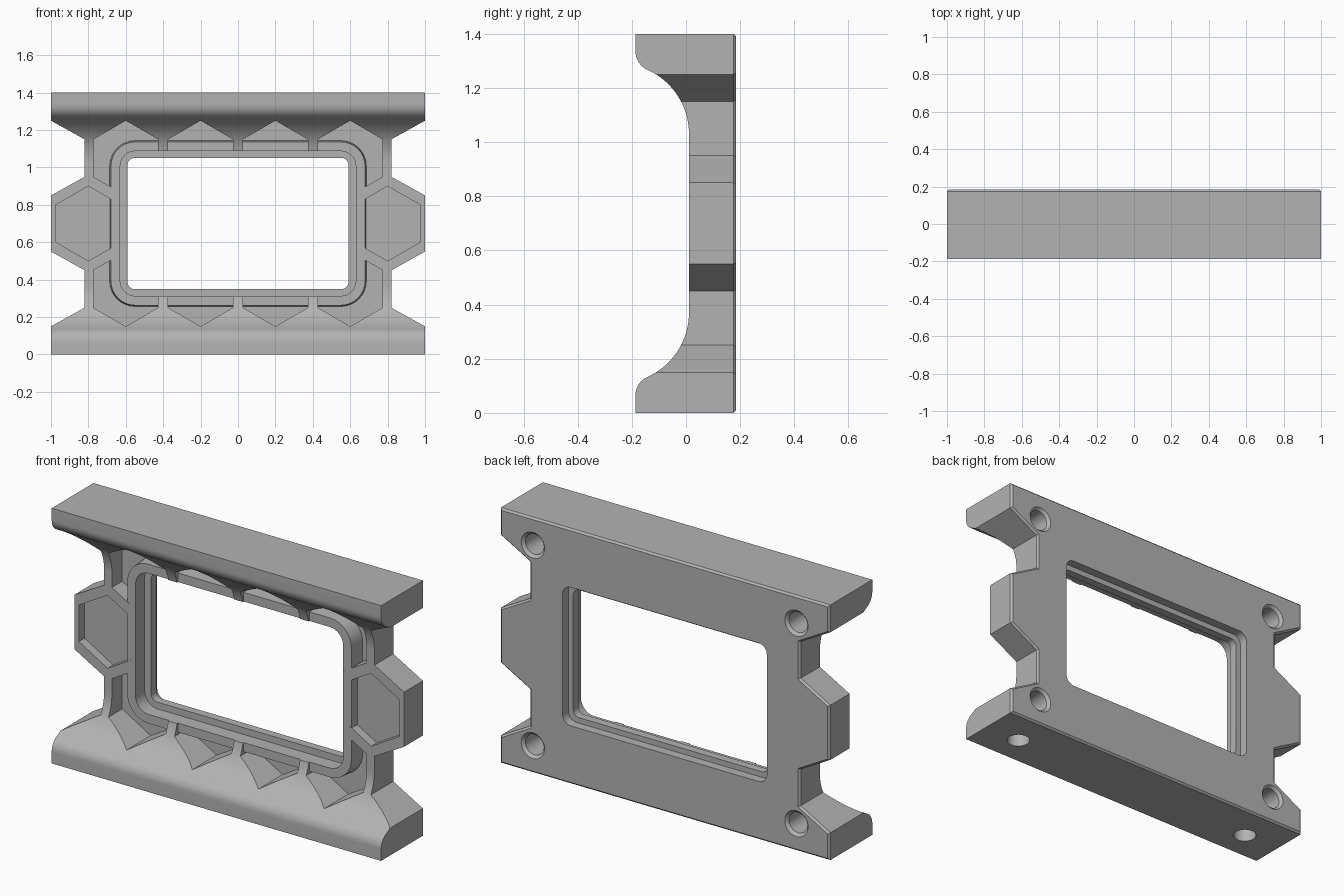
import bpy, bmesh, math
from mathutils import Vector

old = bpy.data.objects.get("Cube")
if old:
    bpy.data.objects.remove(old, do_unlink=True)

metal = bpy.data.materials.new("plain_grey")
metal.use_nodes = True
grey = (0.45, 0.45, 0.45, 1)
metal.diffuse_color = grey
metal.node_tree.nodes["Principled BSDF"].inputs["Base Color"].default_value = grey

MID = 0.7  # height of the mirror plane


def loft(name, start, end, back_bevel=0):
    """Solid between two matching closed loops of 3D points."""
    bm = bmesh.new()
    a = [bm.verts.new(p) for p in start]
    b = [bm.verts.new(p) for p in end]
    n = len(a)
    bm.faces.new(a)
    cap = bm.faces.new(b)
    for i in range(n):
        j = (i + 1) % n
        bm.faces.new((a[i], a[j], b[j], b[i]))
    bmesh.ops.recalc_face_normals(bm, faces=bm.faces)
    if back_bevel:
        bmesh.ops.bevel(bm, geom=list(cap.edges), offset=back_bevel,
                        segments=1, affect='EDGES')
    mesh = bpy.data.meshes.new(name)
    bm.to_mesh(mesh)
    bm.free()
    mesh.materials.append(metal)
    ob = bpy.data.objects.new(name, mesh)
    bpy.context.collection.objects.link(ob)
    return ob


def at_y(pts, y):
    return [(x, y, z) for x, z in pts]


def ngon(x, z, r, n, turn=0.0):
    return [(x + r * math.cos(turn + math.tau * i / n),
             z + r * math.sin(turn + math.tau * i / n)) for i in range(n)]


def rounded(hx, hz, r, steps=8):
    """Rounded rectangle centred on the window."""
    pts = []
    for k, (sx, sz) in enumerate([(1, 1), (-1, 1), (-1, -1), (1, -1)]):
        for i in range(steps + 1):
            t = math.pi / 2 * (k + i / steps)
            pts.append((sx * (hx - r) + r * math.cos(t),
                        MID + sz * (hz - r) + r * math.sin(t)))
    return pts


def combine(target, tool, operation='DIFFERENCE'):
    """Apply a boolean and discard the tool."""
    tool.hide_render = True
    bpy.context.view_layer.objects.active = target
    mod = target.modifiers.new("combine", 'BOOLEAN')
    mod.operation, mod.solver, mod.object = operation, 'EXACT', tool
    bpy.ops.object.modifier_apply(modifier=mod.name)
    bpy.data.objects.remove(tool, do_unlink=True)


# Body outline with a small chamfer along the back edge
quarter = [(1, 0), (1, 0.15), (0.82, 0.25), (0.82, 0.45), (1, 0.55)]
half = quarter + [(x, 2 * MID - z) for x, z in reversed(quarter)]
outline = half + [(-x, z) for x, z in reversed(half)]
frame = loft("frame", at_y(outline, -0.4), at_y(outline, 0.185), 0.01)

# Side profile: two flanges blending by fillets into a thin web
R, r = 0.26, 0.075
centre = Vector((-0.249, 1.03))
tip_y = -0.187 + r
sweep = math.acos((tip_y - centre.x) / (R + r))
tip = Vector((tip_y, centre.y + (R + r) * math.sin(sweep)))
upper = []
for i in range(17):
    t = sweep * i / 16
    upper.append((centre.x + R * math.cos(t), centre.y + R * math.sin(t)))
for i in range(1, 9):
    t = math.pi + sweep * (1 - i / 8)
    upper.append((tip.x + r * math.cos(t), tip.y + r * math.sin(t)))
upper += [(-0.187, 1.5), (0.3, 1.5)]
profile = upper + [(y, 2 * MID - z) for y, z in reversed(upper)]
combine(frame, loft("profile", [(-1.1, y, z) for y, z in profile],
                    [(1.1, y, z) for y, z in profile]), 'INTERSECT')

# Hexagonal pockets in a honeycomb layout around the window
cells = [(x, MID + s * 0.35, 0.1) for x in (-0.6, -0.2, 0.2, 0.6) for s in (-1, 1)]
cells += [(-0.8, MID, 0.06), (0.8, MID, 0.06)]
for x, z, floor in cells:
    cell = ngon(x, z, 0.2, 6, math.pi / 6)
    combine(frame, loft("pocket", at_y(cell, -0.4), at_y(cell, floor)))

# Raised rim with slightly drafted outer walls
combine(frame, loft("rim", at_y(rounded(0.68, 0.437, 0.13), 0.0115),
                    at_y(rounded(0.69, 0.447, 0.14), 0.15)), 'UNION')

# Window: front recess, through opening and back recess leave a thin lip
for hx, hz, rad, y0, y1 in [(0.63, 0.387, 0.08, -0.4, 0.09),
                            (0.59, 0.35, 0.035, -0.4, 0.4),
                            (0.62, 0.38, 0.05, 0.135, 0.4)]:
    shape = rounded(hx, hz, rad)
    combine(frame, loft("window", at_y(shape, y0), at_y(shape, y1)))

# Blind holes with countersinks in the back, plain holes in the base
for x in (-0.8, 0.8):
    for z in (0.15, 1.25):
        bore = ngon(x, z, 0.056, 32)
        combine(frame, loft("bore", at_y(bore, -0.02), at_y(bore, 0.3)))
        combine(frame, loft("countersink", at_y(bore, 0.17),
                            at_y(ngon(x, z, 0.086, 32), 0.2)))
    foot = ngon(math.copysign(0.78, x), -0.02, 0.06, 32)
    combine(frame, loft("base_hole", [(a, b, -0.1) for a, b in foot],
                        [(a, b, 0.085) for a, b in foot]))

# Smooth the curved blends while keeping edges sharp
bpy.ops.object.select_all(action='DESELECT')
frame.select_set(True)
bpy.context.view_layer.objects.active = frame
bpy.ops.object.shade_smooth_by_angle(angle=math.radians(25))
